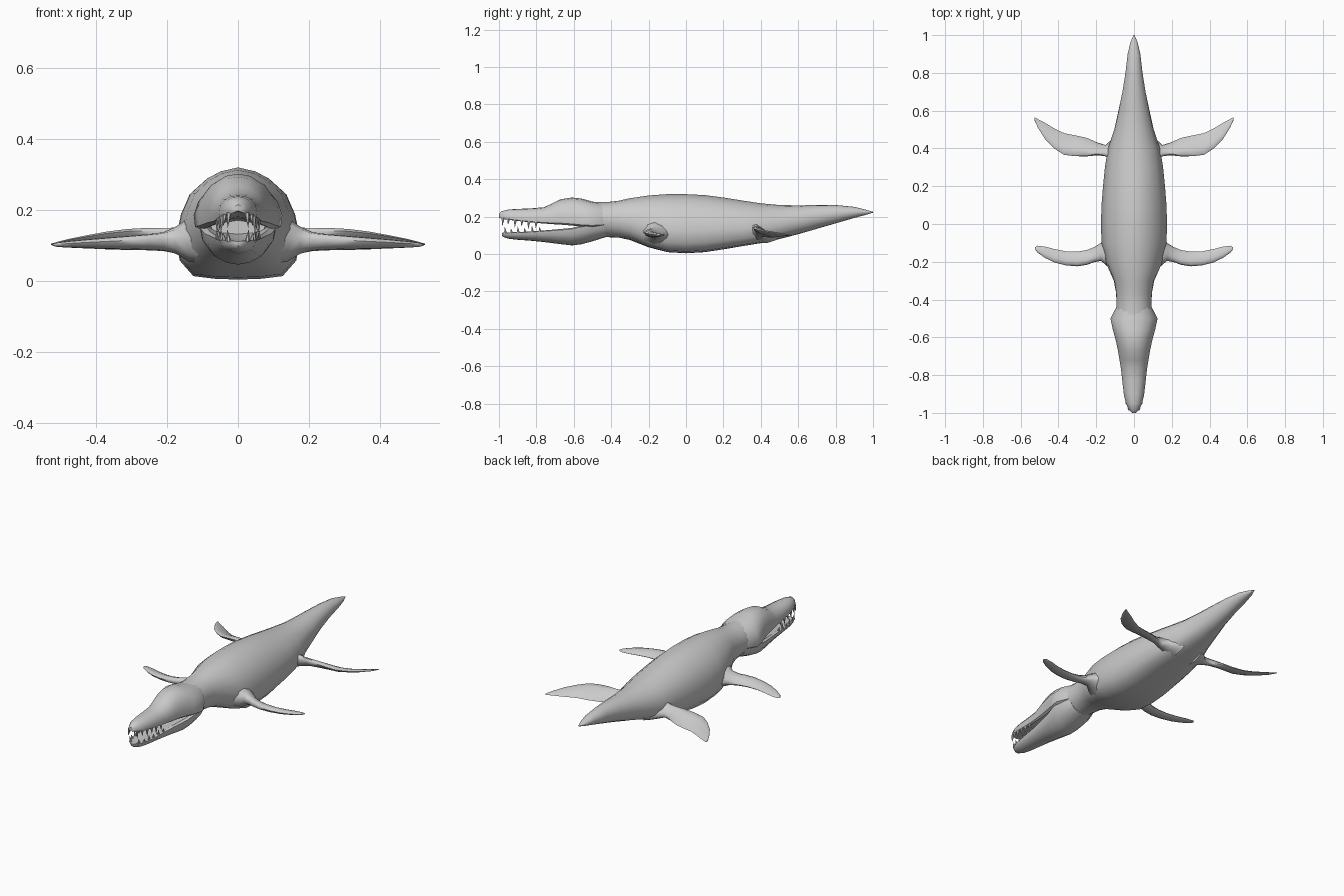
import bpy, bmesh, math
from mathutils import Vector

skin = bpy.data.materials.new("grey skin")
skin.diffuse_color = (0.6, 0.6, 0.6, 1)


def finish(name, bm, angle=50):
    bmesh.ops.recalc_face_normals(bm, faces=bm.faces)
    me = bpy.data.meshes.new(name)
    bm.to_mesh(me)
    bm.free()
    me.materials.append(skin)
    me.shade_smooth()
    me.set_sharp_from_angle(angle=math.radians(angle))
    ob = bpy.data.objects.new(name, me)
    bpy.context.collection.objects.link(ob)
    return ob


def loft(name, rings, angle=50):
    """Skin a list of closed rings and cap both ends."""
    bm = bmesh.new()
    vs = [[bm.verts.new(p) for p in r] for r in rings]
    n = len(vs[0])
    for a, b in zip(vs, vs[1:]):
        for i in range(n):
            j = (i + 1) % n
            bm.faces.new((a[i], a[j], b[j], b[i]))
    bm.faces.new(vs[0])
    bm.faces.new(vs[-1][::-1])
    return finish(name, bm, angle)


def section(half, y, w, zb, zt):
    """Mirror a half profile (width fraction, height fraction) into a ring."""
    pts = half + [(-u, v) for u, v in half[-2:0:-1]]
    return [(u * w, y, zb + v * (zt - zb)) for u, v in pts]


# Body: flat-bellied trunk blending into oval neck and tail
trunk = [(0, 1), (.28, .965), (.5, .9), (.78, .76), (.92, .58), (1, .38),
         (.94, .17), (.72, .03), (.35, .005), (0, 0)]
oval = [(math.sin(math.pi * i / 9), .5 + .5 * math.cos(math.pi * i / 9)) for i in range(10)]
body = [  # y, half width, bottom, top, trunk amount
    (-.56, .085, .10, .285, 0), (-.50, .100, .088, .278, 0), (-.42, .093, .09, .278, 0),
    (-.36, .097, .088, .285, .2), (-.30, .108, .075, .298, .4), (-.20, .152, .036, .313, .8),
    (-.10, .172, .010, .32, 1), (0, .175, .004, .32, 1), (.10, .172, .010, .315, 1),
    (.20, .164, .025, .302, 1), (.30, .154, .042, .286, 1), (.40, .138, .058, .271, .9),
    (.50, .105, .080, .262, .6), (.60, .083, .106, .26, .3), (.70, .062, .135, .262, 0),
    (.80, .046, .164, .262, 0), (.90, .034, .193, .252, 0), (.96, .020, .209, .237, 0),
    (1.0, .003, .221, .226, 0)]
rings = []
for y, w, zb, zt, k in body:
    half = [(a[0] * k + b[0] * (1 - k), a[1] * k + b[1] * (1 - k)) for a, b in zip(trunk, oval)]
    rings.append(section(half, y, w, zb, zt))
loft("body", rings)

# Skull and upper jaw: domed top, hollow palate
dome = [(0, 1), (.35, .96), (.68, .82), (.9, .58), (1, .3), (.97, .06), (.85, 0), (.5, .1), (0, .16)]
upper = [(-.43, .088, .15, .272), (-.50, .125, .145, .28), (-.56, .112, .147, .297),
         (-.61, .098, .152, .302), (-.67, .085, .157, .293), (-.72, .077, .16, .268),
         (-.76, .070, .163, .25), (-.83, .062, .169, .244), (-.90, .054, .177, .241),
         (-.95, .043, .183, .238), (-.985, .026, .188, .229), (-1.0, .010, .194, .215)]
loft("upper_jaw", [section(dome, *u) for u in upper], 45)

# Lower jaw: keel-shaped, shallow trough on top
keel = [(0, .8), (.5, .84), (.85, 1), (1, .93), (.95, .6), (.7, .25), (.35, .06), (0, 0)]
lower = [(-.43, .084, .09, .16), (-.50, .108, .068, .16), (-.56, .104, .052, .152),
         (-.61, .094, .046, .14), (-.68, .081, .054, .133), (-.76, .068, .064, .126),
         (-.84, .059, .072, .12), (-.91, .050, .077, .117), (-.95, .040, .082, .116),
         (-.975, .024, .09, .115), (-.985, .010, .1, .113)]
loft("lower_jaw", [section(keel, *u) for u in lower], 45)


# Teeth: small cones along both jaw edges, tilted outward
def at(table, y, col):
    for a, b in zip(table, table[1:]):
        if b[0] <= y <= a[0]:
            t = (y - a[0]) / (b[0] - a[0])
            return a[col] + t * (b[col] - a[col])


def teeth(name, table, col, up, ys):
    bm = bmesh.new()
    for i, y in enumerate(ys):
        length = (.045, .034)[i % 2] * (1 if up < 0 else .8)
        x = at(table, y, 1) * .86
        z = at(table, y, col) - up * .006
        for s in (1, -1):
            base = [bm.verts.new((s * x + .008 * math.cos(a), y + .010 * math.sin(a), z))
                    for a in (math.tau * k / 6 for k in range(6))]
            tip = bm.verts.new((s * (x + .004), y - .004, z + up * length))
            for k in range(6):
                bm.faces.new((base[k], base[(k + 1) % 6], tip))
            bm.faces.new(base)
    finish(name, bm, 40)


teeth("upper_teeth", upper, 2, -1, [-.978, -.948, -.912, -.876, -.84, -.80])
teeth("lower_teeth", lower, 3, 1, [-.965, -.932, -.896, -.86, -.82, -.78])


# Flippers: tapering blades, leading edge raised, swollen at the shoulder
def flipper(name, stations):
    for side, s in (("right", 1), ("left", -1)):
        rings = []
        for x, lead, trail, z_lead, z_trail, thick in stations:
            a, b = Vector((s * x, lead, z_lead)), Vector((s * x, trail, z_trail))
            ring = []
            for k in range(10):
                t = math.tau * k / 10
                p = a.lerp(b, .5 - .5 * math.cos(t))
                p.z += thick / 2 * math.sin(t) * (1 + .25 * math.cos(t))
                ring.append(p)
            rings.append(ring)
        loft(f"{side}_{name}", rings, 60)


flipper("front_flipper", [  # x, leading y, trailing y, leading z, trailing z, thickness
    (.08, -.26, -.03, .12, .11, .14), (.14, -.225, -.07, .12, .11, .12),
    (.175, -.195, -.10, .12, .105, .075), (.21, -.202, -.122, .118, .10, .05),
    (.25, -.216, -.138, .117, .098, .042), (.30, -.224, -.146, .115, .098, .036),
    (.36, -.219, -.145, .112, .098, .03), (.42, -.204, -.133, .109, .098, .024),
    (.47, -.18, -.12, .106, .099, .018), (.51, -.152, -.115, .103, .1, .012),
    (.523, -.136, -.122, .102, .101, .005)])
flipper("rear_flipper", [
    (.06, .30, .50, .13, .10, .12), (.11, .335, .455, .135, .10, .09),
    (.15, .358, .418, .135, .10, .06), (.19, .364, .43, .138, .096, .045),
    (.25, .358, .456, .141, .092, .038), (.31, .359, .469, .14, .09, .032),
    (.37, .366, .481, .134, .091, .026), (.42, .398, .505, .126, .093, .02),
    (.47, .448, .535, .117, .097, .014), (.51, .512, .556, .108, .1, .008),
    (.527, .55, .566, .104, .102, .003)])
